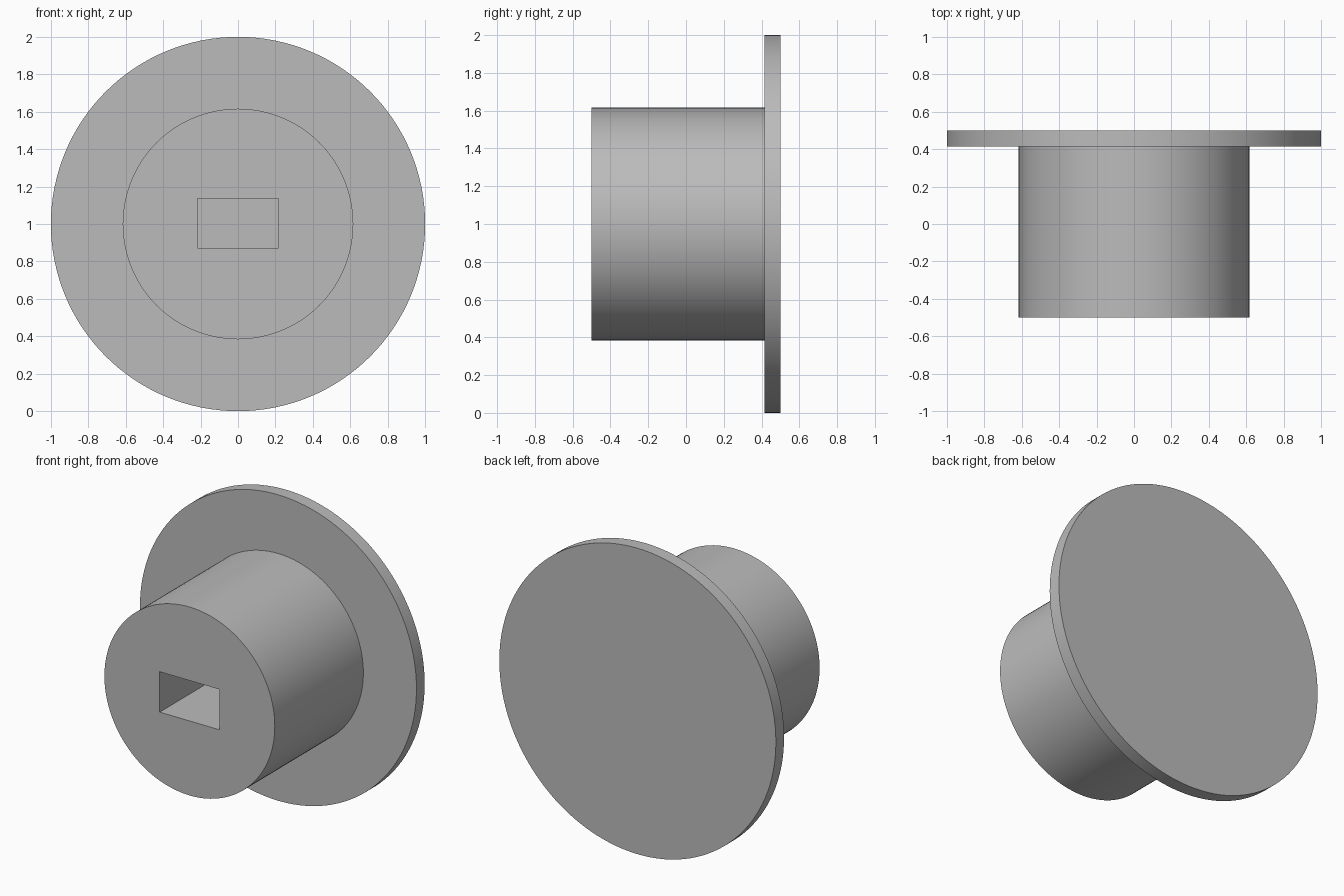
import bpy
import math

cube = bpy.data.objects.get("Cube")
if cube:
    bpy.data.objects.remove(cube, do_unlink=True)

grey = bpy.data.materials.new("plain grey")
grey.use_nodes = True
colour = (0.5, 0.5, 0.5, 1)
grey.diffuse_color = colour
grey.node_tree.nodes["Principled BSDF"].inputs["Base Color"].default_value = colour

FRONT, SHOULDER, BACK = -0.5, 0.415, 0.5


def disc(name, radius, y0, y1):
    """Round part lying along y, between y0 and y1."""
    bpy.ops.mesh.primitive_cylinder_add(
        vertices=128, radius=radius, depth=y1 - y0,
        location=(0, (y0 + y1) / 2, 1), rotation=(math.pi / 2, 0, 0))
    part = bpy.context.object
    part.name = name
    part.data.materials.append(grey)
    return part


def smooth(part):
    bpy.ops.object.select_all(action="DESELECT")
    part.select_set(True)
    bpy.context.view_layer.objects.active = part
    bpy.ops.object.shade_smooth_by_angle(angle=math.radians(30))


# Wide flange at the back
flange = disc("flange", 1.0, SHOULDER, BACK)
smooth(flange)

# Round stem in front of it
stem = disc("stem", 0.616, FRONT, SHOULDER)

# Rectangular slot running the length of the stem
slot_start = FRONT - 0.1
slot_end = SHOULDER + 0.02
bpy.ops.mesh.primitive_cube_add(size=1, location=(0, (slot_start + slot_end) / 2, 1.003))
cutter = bpy.context.object
cutter.name = "slot_cutter"
cutter.scale = (0.432, slot_end - slot_start, 0.264)
cutter.data.materials.append(grey)
cutter.hide_render = True
bpy.context.view_layer.update()

bpy.context.view_layer.objects.active = stem
cut = stem.modifiers.new("slot", "BOOLEAN")
cut.operation = "DIFFERENCE"
cut.solver = "EXACT"
cut.object = cutter
bpy.ops.object.modifier_apply(modifier=cut.name)
bpy.data.objects.remove(cutter, do_unlink=True)
smooth(stem)
